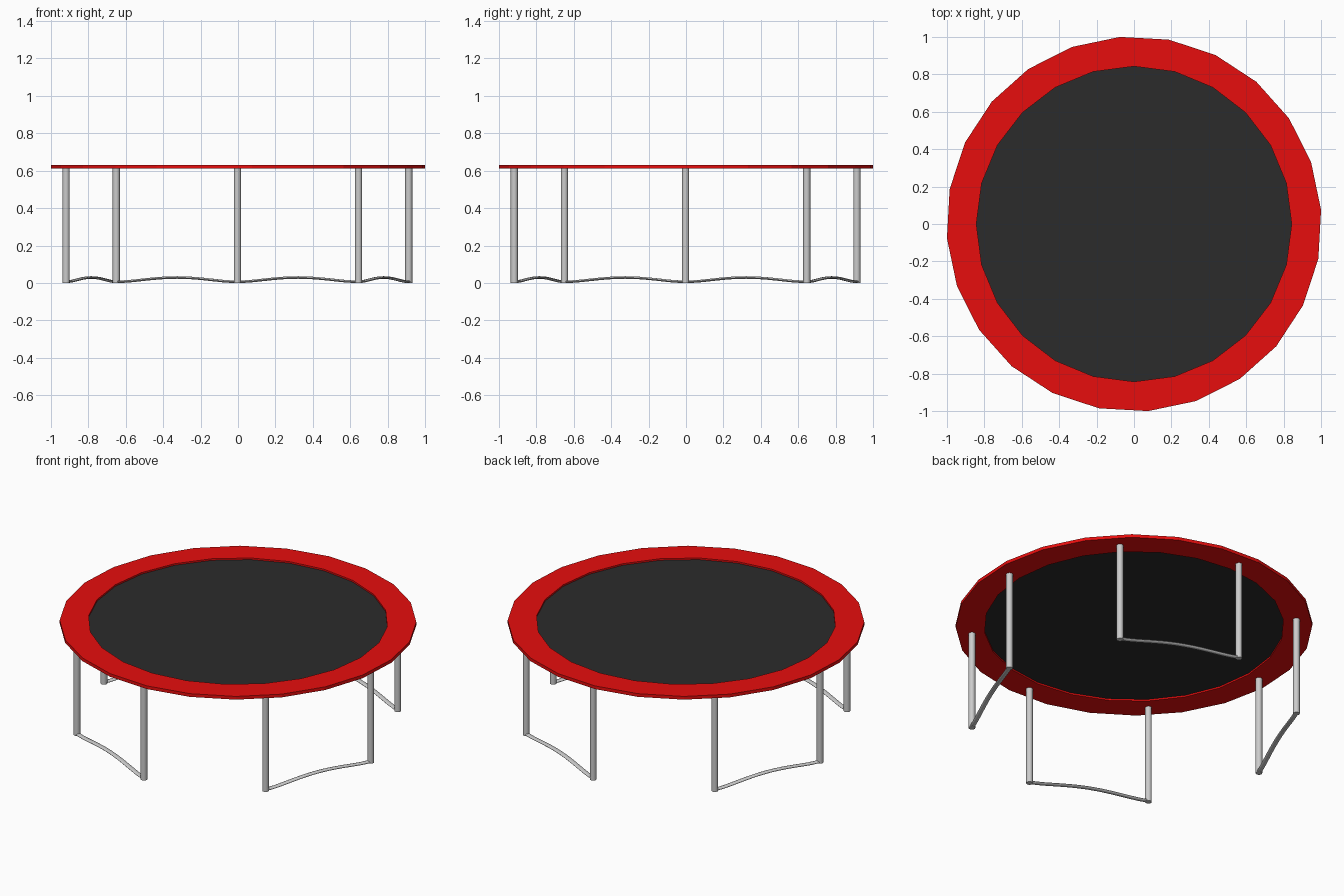
import bpy, bmesh
from math import sin, cos, pi, radians
from mathutils import Vector

if "Cube" in bpy.data.objects:
    bpy.data.objects.remove(bpy.data.objects["Cube"])

SIDES = 24
LEG_R = 0.916                      # distance of the legs from the centre
LEG_SHIFT = Vector((-0.003, -0.002, 0))


def material(name, rgb):
    m = bpy.data.materials.new(name)
    m.diffuse_color = (*rgb, 1)
    m.use_nodes = True
    m.node_tree.nodes["Principled BSDF"].inputs["Base Color"].default_value = m.diffuse_color
    return m


def finish(bm, name, mat=None, smooth=False):
    bmesh.ops.recalc_face_normals(bm, faces=bm.faces)
    me = bpy.data.meshes.new(name)
    bm.to_mesh(me)
    bm.free()
    ob = bpy.data.objects.new(name, me)
    bpy.context.collection.objects.link(ob)
    if mat:
        me.materials.append(mat)
    if smooth:
        bpy.ops.object.select_all(action='DESELECT')
        ob.select_set(True)
        bpy.context.view_layer.objects.active = ob
        bpy.ops.object.shade_smooth_by_angle(angle=radians(40))
    return ob


def circle(bm, r, z, offset=0.0):
    angles = [2 * pi * i / SIDES + offset for i in range(SIDES)]
    return [bm.verts.new((r * cos(a), r * sin(a), z)) for a in angles]


def loft(bm, rings, closed=False):
    pairs = list(zip(rings, rings[1:]))
    if closed:
        pairs.append((rings[-1], rings[0]))
    for a, b in pairs:
        n = len(a)
        for i in range(n):
            j = (i + 1) % n
            bm.faces.new((a[i], a[j], b[j], b[i]))


red = material("red_padding", (0.8, 0.004, 0.004))
black = material("black_fabric", (0.024, 0.024, 0.024))

# Padded rim: the outer polygon is turned slightly against the inner one
bm = bmesh.new()
turn = radians(4.3)
loft(bm, [circle(bm, 0.843, 0.611), circle(bm, 1.003, 0.611, turn),
          circle(bm, 1.003, 0.631, turn), circle(bm, 0.843, 0.631)], closed=True)
finish(bm, "rim_pad", red)

# Jumping mat, recessed between the rim's top and bottom
bm = bmesh.new()
bm.faces.new(circle(bm, 0.843, 0.621))
finish(bm, "jumping_mat", black)


def foot(deg):
    a = radians(deg)
    return Vector((LEG_R * cos(a), LEG_R * sin(a), 0)) + LEG_SHIFT


# Eight upright legs
def leg(name, p):
    bm = bmesh.new()
    bmesh.ops.create_cone(bm, cap_ends=True, segments=16, radius1=0.019,
                          radius2=0.019, depth=0.613)
    bmesh.ops.translate(bm, verts=bm.verts, vec=p + Vector((0, 0, 0.3065)))
    finish(bm, name, smooth=True)


# Flattened ground rail that arches up between two legs
def rail(name, p, q, steps=20, sides=10):
    bm = bmesh.new()
    along = (q - p).normalized()
    across = Vector((-along.y, along.x, 0))
    rings = []
    for i in range(steps + 1):
        t = i / steps
        s = min(max((t - 0.06) / 0.88, 0), 1)
        c = p.lerp(q, t) + Vector((0, 0, 0.007 + 0.022 * sin(pi * s) ** 1.3))
        rings.append([bm.verts.new(c + across * 0.015 * cos(2 * pi * k / sides)
                                   + Vector((0, 0, 0.007 * sin(2 * pi * k / sides))))
                      for k in range(sides)])
    loft(bm, rings)
    bm.faces.new(rings[0])
    bm.faces.new(rings[-1])
    finish(bm, name, smooth=True)


# Four leg frames, a quarter turn apart
for n in range(4):
    p, q = foot(90 * n - 45), foot(90 * n)
    leg(f"leg_{n + 1}_a", p)
    leg(f"leg_{n + 1}_b", q)
    rail(f"ground_rail_{n + 1}", p, q)
